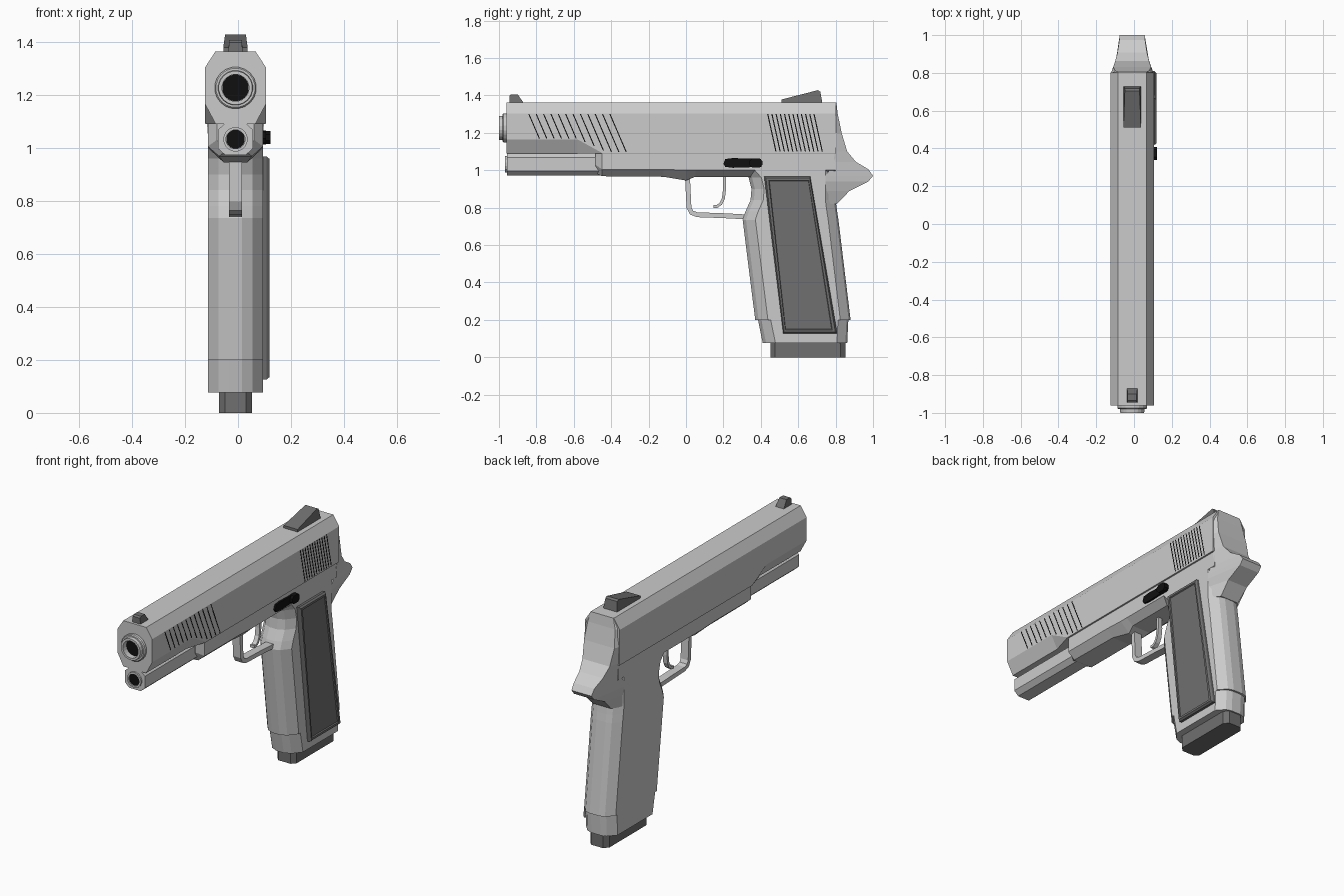
import bpy, bmesh, math
from mathutils import Vector

if "Cube" in bpy.data.objects:
    bpy.data.objects.remove(bpy.data.objects["Cube"])

CX = -0.0095  # centre line of the body


def material(name, v):
    m = bpy.data.materials.new(name)
    m.diffuse_color = (v, v, v, 1)
    m.use_nodes = True
    m.node_tree.nodes["Principled BSDF"].inputs["Base Color"].default_value = m.diffuse_color
    return m


DARK = material("dark_grey", 0.16)
BLACK = material("black", 0.005)


def loft(name, rings, mat=None, cap=True, closed=False):
    """Skin a list of equal-length point rings."""
    bm = bmesh.new()
    vs = [[bm.verts.new(p) for p in r] for r in rings]
    n = len(vs[0])
    pairs = list(zip(vs, vs[1:])) + ([(vs[-1], vs[0])] if closed else [])
    for a, b in pairs:
        for i in range(n):
            j = (i + 1) % n
            bm.faces.new((a[i], a[j], b[j], b[i]))
    if cap and not closed:
        bm.faces.new(vs[0])
        bm.faces.new(vs[-1])
    bmesh.ops.recalc_face_normals(bm, faces=bm.faces)
    me = bpy.data.meshes.new(name)
    bm.to_mesh(me)
    bm.free()
    ob = bpy.data.objects.new(name, me)
    bpy.context.collection.objects.link(ob)
    if mat:
        me.materials.append(mat)
    return ob


def mirrored(half):
    """Half outline (x, a) -> full outline about the centre line."""
    return [(CX + x, a) for x, a in half] + [(CX - x, a) for x, a in reversed(half)]


def section_y(y, half):
    return [(x, y, z) for x, z in mirrored(half)]


def section_z(z, half):
    return [(x, y, z) for x, y in mirrored(half)]


def side_plate(name, prof, x0, x1, mat=None, inset=1.0):
    """Extrude a (y, z) side profile from x0 to x1."""
    return loft(name, [[(x, y, z) for y, z in prof] for x in (x0, x1)], mat)


def ring_y(y, r, z, n=20):
    return [(CX + r * math.cos(math.tau * (i + .5) / n), y,
             z + r * math.sin(math.tau * (i + .5) / n)) for i in range(n)]


def strip(name, path, t, hw):
    """Sweep a flat bar along a (y, z) path."""
    pts = [Vector(p) for p in path]
    rings = []
    for i, p in enumerate(pts):
        d = (pts[min(i + 1, len(pts) - 1)] - pts[max(i - 1, 0)]).normalized()
        n = Vector((-d.y, d.x)) * t / 2
        rings.append([(CX + sx * hw, p.x + s * n.x, p.y + s * n.y)
                      for sx, s in ((-1, -1), (1, -1), (1, 1), (-1, 1))])
    return loft(name, rings)


# Slide: octagonal bar whose lower chamfer runs out behind the nose
loft("slide", [section_y(y, [(.076, 1.363), (.115, 1.303), (.115, zc), (wb, 1.09)])
               for y, zc, wb in ((-.96, 1.165, .075), (-.58, 1.165, .075),
                                 (-.45, 1.093, .113), (.803, 1.093, .113))])

# Muzzle bushing and recessed bore
loft("barrel", [ring_y(y, r, 1.226) for y, r in
                ((-.95, .079), (-.975, .079), (-.98, .074), (-.98, .066),
                 (-1.0, .064), (-1.0, .051), (-.963, .051))])
loft("bore", [ring_y(-.962, .0505, 1.226), ring_y(-.966, .0505, 1.226)], BLACK)

# Octagonal tube under the barrel, with guide rod
loft("lower_tube", [section_y(y, [(.038, 1.093), (.066, 1.068), (.066, .997), (.038, .972)])
                    for y in (-.958, -.44)])
loft("guide_rod", [ring_y(y, r, 1.032, 16) for y, r in
                   ((-.95, .046), (-.968, .046), (-.968, .036), (-.960, .036))])
loft("guide_rod_hole", [ring_y(-.959, .0355, 1.032, 16), ring_y(-.962, .0355, 1.032, 16)], BLACK)

# Frame rail
loft("frame", [section_y(y, [(w, 1.09), (w, zc), (wb, zb)])
               for y, w, zc, wb, zb in ((-.485, .07, 1.03, .04, .985), (-.45, .104, 1.005, .062, .968),
                                        (-.12, .104, 1.005, .06, .965), (0, .104, 1.0, .045, .945),
                                        (.05, .104, 1.0, .06, .965), (.8, .104, 1.0, .06, .965))])

# Grip: faceted front and back straps, stepped at the bottom
loft("grip", [section_z(z, [(.025, f), (.064, f + .018), (.104, f + .068),
                            (.104, b - .055), (.064, b - .01), (.03, b)])
              for z, f, b in ((1.04, .28, .80), (1.0, .30, .80), (.96, .335, .80), (.90, .35, .80),
                              (.84, .345, .80), (.78, .318, .808), (.735, .303, .815),
                              (.2, .37, .88), (.2, .385, .868), (.077, .41, .862))])

# Magazine base
loft("magazine_base", [section_z(z, [(.04, .452), (.063, .475), (.063, .825), (.04, .853)])
                       for z in (0, .09)], DARK)

# Rear plate sweeping into the tail
loft("tail", [section_z(z, [(wf, f), (w, y)]) for z, wf, f, w, y in
              ((1.363, .076, .795, .074, .804), (1.303, .114, .795, .09, .811),
               (1.2, .114, .795, .1, .832), (1.1, .108, .795, .09, .862),
               (1.045, .104, .79, .078, .908), (1.005, .104, .77, .068, .975),
               (.97, .104, .745, .066, 1.0), (.94, .104, .745, .066, .975),
               (.89, .1, .745, .066, .875), (.82, .1, .745, .06, .806))])

# Grip panel on the right side: bevelled rim and inset face
PANEL = [(.418, .967), (.664, .967), (.809, .126), (.52, .126)]
cy, cz = .603, .547


def panel_ring(x, sy, sz):
    return [(x, cy + (y - cy) * sy, cz + (z - cz) * sz) for y, z in PANEL]


loft("grip_panel", [panel_ring(.08, 1, 1), panel_ring(.108, 1, 1), panel_ring(.118, .95, .98),
                    panel_ring(.118, .87, .95), panel_ring(.112, .85, .94)], DARK)

# Trigger guard and trigger
strip("trigger_guard", [(.008, .965), (.012, .88), (.016, .80), (.03, .773), (.06, .762),
                        (.2, .757), (.33, .750)], .026, .025)
strip("trigger", [(.205, .98), (.206, .90), (.2, .85), (.185, .82), (.165, .806), (.148, .806)], .016, .014)

# Slide stop lever with raised thumb pad
side_plate("slide_stop", [(.2, 1.035), (.21, 1.06), (.25, 1.065), (.4, 1.06), (.405, 1.018),
                          (.25, 1.013), (.21, 1.018)], .08, .106, BLACK)
side_plate("slide_stop_pad", [(.34, 1.05), (.355, 1.063), (.395, 1.063), (.408, 1.05),
                              (.408, 1.028), (.395, 1.015), (.355, 1.015), (.34, 1.028)],
           .08, .122, BLACK)

# Sights
for name, prof, hw in (("rear_sight", [(.51, 1.355), (.51, 1.378), (.705, 1.428), (.718, 1.42), (.73, 1.355)], .046),
                       ("front_sight", [(-.945, 1.355), (-.945, 1.398), (-.935, 1.406), (-.9, 1.406), (-.865, 1.355)], .028)):
    loft(name, [[(CX + s * (hw if z < 1.38 else hw * .85), y, z) for y, z in prof] for s in (-1, 1)], DARK)


# Slanted serrations on the right of the slide
def serration(name, y, zb, slope):
    yb, w, x = y + slope * (1.3 - zb), .003, CX + .115
    side_plate(name, [(y - w, 1.3), (y + w, 1.3), (yb + w, zb), (yb - w, zb)], x - .01, x + .001, BLACK)


for i in range(12):
    y = -.84 + i * .0394
    serration(f"front_serration_{i}", y, max(1.098, min(1.17, 1.17 - (y + .64) * .55)), .43)
    serration(f"rear_serration_{i}", .437 + i * .0225, 1.1, .22)
